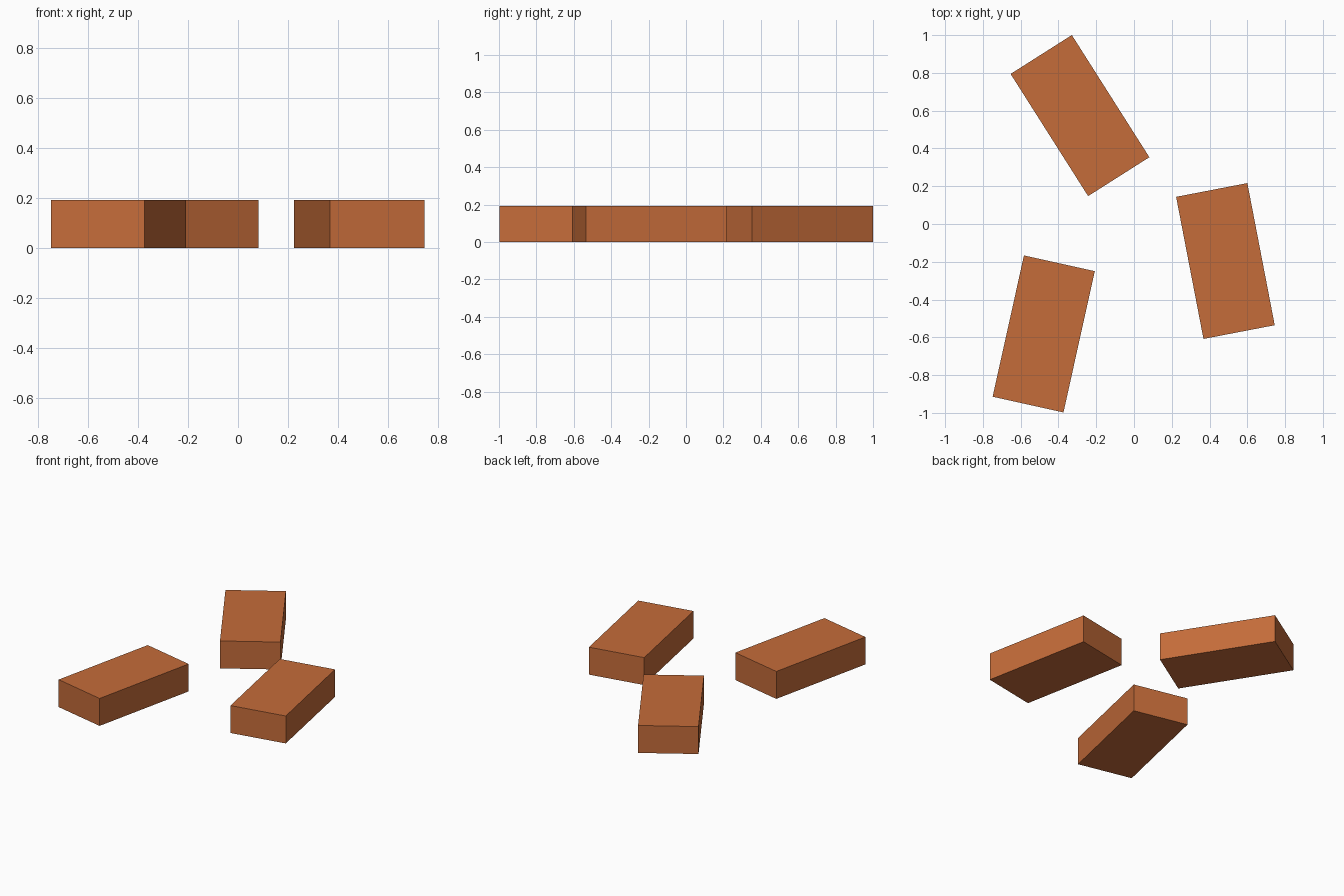
import bpy
import math

if "Cube" in bpy.data.objects:
    bpy.data.objects.remove(bpy.data.objects["Cube"])

# Single terracotta colour
clay = bpy.data.materials.new("brick_clay")
clay.diffuse_color = (0.56, 0.15, 0.042, 1)
clay.use_nodes = True
clay.node_tree.nodes["Principled BSDF"].inputs["Base Color"].default_value = clay.diffuse_color

LENGTH, WIDTH, HEIGHT = 0.766, 0.384, 0.192


def brick(name, x, y, angle):
    """One loose brick lying flat, its long axis turned by angle degrees."""
    bpy.ops.mesh.primitive_cube_add(size=1, location=(x, y, HEIGHT / 2),
                                    rotation=(0, 0, math.radians(angle)))
    ob = bpy.context.object
    ob.name = name
    ob.scale = (LENGTH, WIDTH, HEIGHT)
    bpy.ops.object.transform_apply(location=False, rotation=False, scale=True)
    ob.data.materials.append(clay)


# Three scattered bricks
brick("back_brick", -0.286, 0.574, 122.4)
brick("right_brick", 0.484, -0.196, 100.9)
brick("front_brick", -0.478, -0.582, 77.5)
